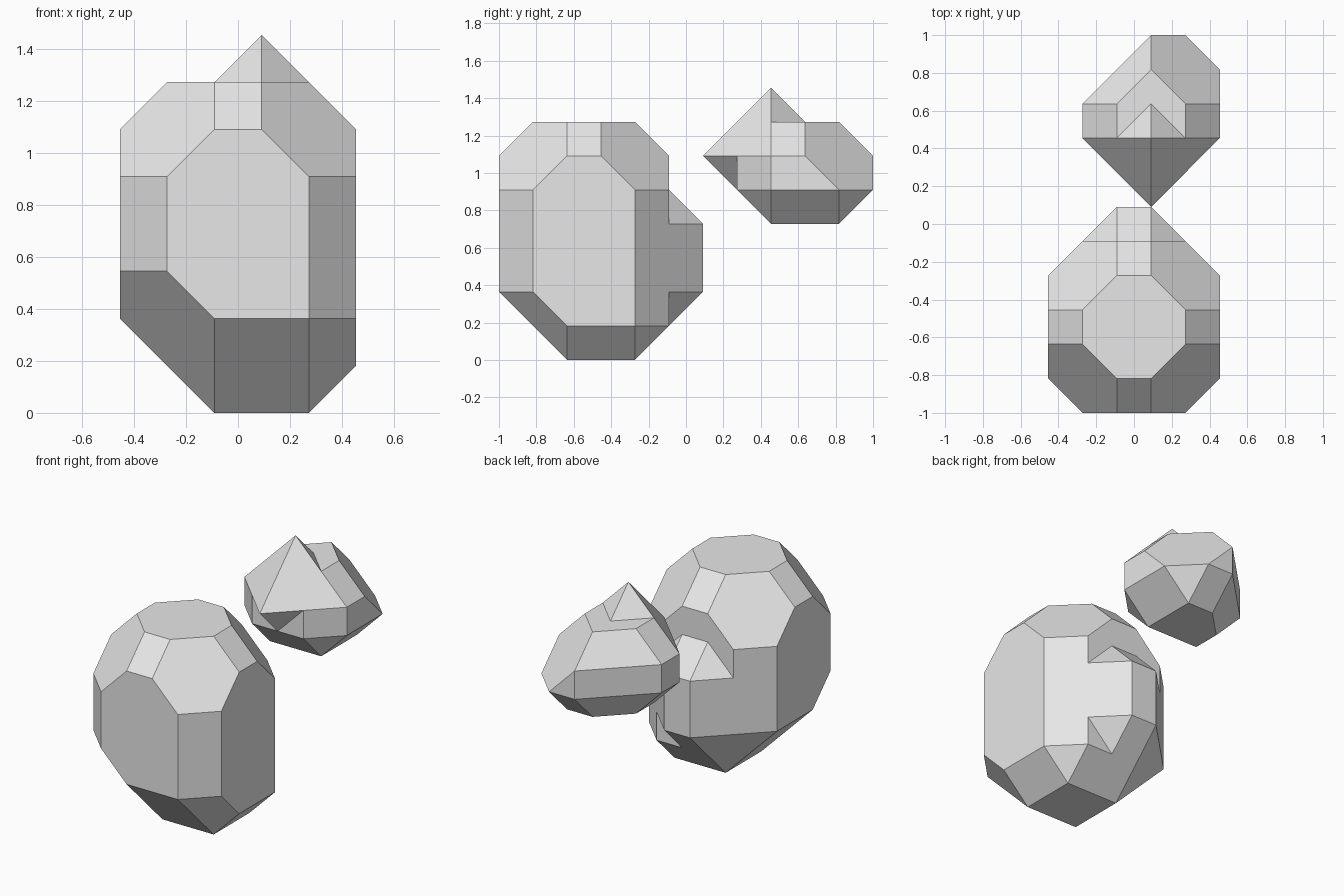
import bpy, bmesh
from itertools import combinations
from mathutils import Matrix, Vector

cube = bpy.data.objects.get("Cube")
if cube:
    bpy.data.objects.remove(cube, do_unlink=True)

UNIT = 1 / 11  # one lattice step

stone = bpy.data.materials.new("stone grey")
stone.use_nodes = True
grey = (0.8, 0.8, 0.8, 1)
stone.diffuse_color = grey
stone.node_tree.nodes["Principled BSDF"].inputs["Base Color"].default_value = grey

# Facet directions: Right, Left, Front, Back, Up, Down and their sums
AXES = {"R": Vector((1, 0, 0)), "L": Vector((-1, 0, 0)),
        "F": Vector((0, -1, 0)), "B": Vector((0, 1, 0)),
        "U": Vector((0, 0, 1)), "D": Vector((0, 0, -1))}


def direction(letters):
    return sum((AXES[c] for c in letters), Vector())


def tidy(bm):
    bmesh.ops.remove_doubles(bm, verts=bm.verts, dist=0.001)
    bmesh.ops.dissolve_limit(bm, angle_limit=0.01, verts=bm.verts, edges=bm.edges)
    bmesh.ops.recalc_face_normals(bm, faces=bm.faces)


def gem(name, facets):
    """Convex solid bounded by facet planes, each given as direction = offset."""
    planes = [(direction(k), d) for k, d in facets.items()]
    corners = set()
    for trio in combinations(planes, 3):
        m = Matrix([n for n, d in trio])
        if abs(m.determinant()) < 0.5:
            continue
        p = m.inverted() @ Vector([d for n, d in trio])
        if all(n.dot(p) <= d + 0.001 for n, d in planes):
            corners.add(tuple(round(c * 2) / 2 + 0.0 for c in p))
    bm = bmesh.new()
    for c in sorted(corners):
        bm.verts.new(c)
    bmesh.ops.convex_hull(bm, input=bm.verts)
    tidy(bm)
    mesh = bpy.data.meshes.new(name)
    bm.to_mesh(mesh)
    bm.free()
    obj = bpy.data.objects.new(name, mesh)
    bpy.context.scene.collection.objects.link(obj)
    return obj


def fuse(body, *parts):
    """Join the parts to the body as one closed surface, then scale it."""
    for part in parts:
        mod = body.modifiers.new("join", "BOOLEAN")
        mod.operation, mod.solver, mod.object = "UNION", "EXACT", part
    bpy.context.view_layer.update()
    graph = bpy.context.evaluated_depsgraph_get()
    mesh = bpy.data.meshes.new_from_object(body.evaluated_get(graph))
    body.modifiers.clear()
    body.data = mesh
    for part in parts:
        bpy.data.objects.remove(part, do_unlink=True)
    bm = bmesh.new()
    bm.from_mesh(mesh)
    tidy(bm)
    bmesh.ops.scale(bm, vec=(UNIT,) * 3, verts=bm.verts)
    for f in bm.faces:
        f.smooth = False
        f.material_index = 0
    bm.to_mesh(mesh)
    bm.free()
    mesh.materials.clear()
    mesh.materials.append(stone)


# Large faceted stone, with a shelf standing out of its back
large = dict(R=5, L=5, F=11, B=-1, U=14, D=0,
             RU=17, LU=17, FU=23, BU=11, RF=14, LF=14, RB=2, LB=2,
             RD=3, LD=1, FD=7, BD=-3,
             RFU=24, LFU=24, RFD=10, LFD=8, RBU=12, LBU=12, RBD=0, LBD=-2)
shelf = large | dict(F=2, B=1, BU=9, RBU=10, LBU=10, RBD=-2)
fuse(gem("large_stone", large), gem("back_shelf", shelf))

# Small faceted stone, with a front prong and a pointed cap
small = dict(R=5, L=3, F=-3, B=11, U=14, D=-8,
             RU=17, LU=15, RF=0, LF=-2, LB=10,
             RD=-5, LD=-7, FD=-13, BD=1,
             RBU=24, LBU=22, RFU=12, LFU=10, RBD=4, LBD=0, RFD=-10, LFD=-12)
prong = small | dict(F=0, B=4, RFD=-12, LFD=-14)
cap = dict(RFU=12, LFU=10, RBU=22, LBU=20, D=-13)
fuse(gem("small_stone", small), gem("front_prong", prong), gem("pointed_cap", cap))
